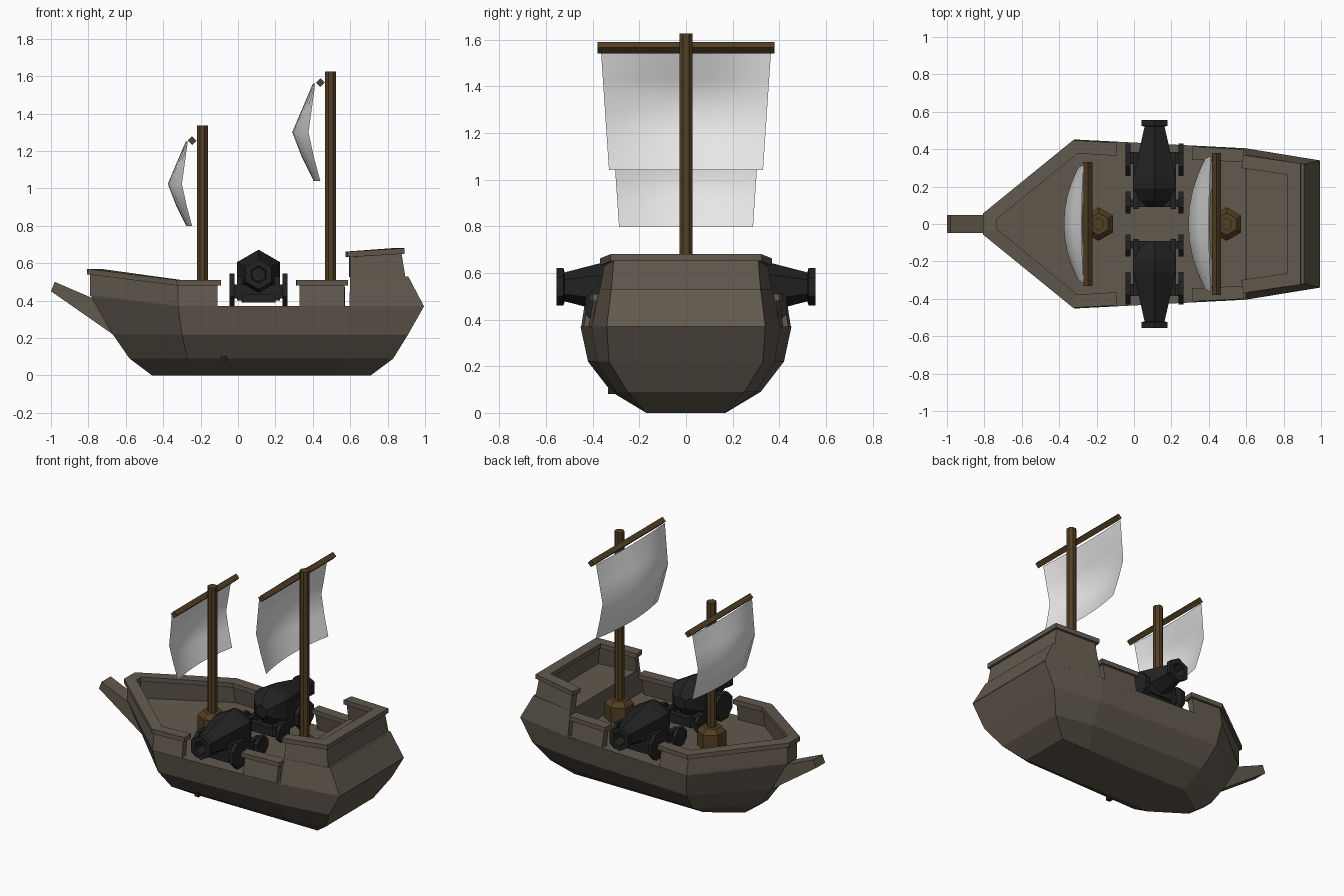
import bpy, bmesh, math
from mathutils import Vector, Matrix

if "Cube" in bpy.data.objects:
    bpy.data.objects.remove(bpy.data.objects["Cube"])


def material(name, rgb):
    m = bpy.data.materials.new(name)
    m.diffuse_color = (*rgb, 1)
    m.use_nodes = True
    m.node_tree.nodes["Principled BSDF"].inputs["Base Color"].default_value = m.diffuse_color
    return m


WOOD = material("weathered_wood", (0.12, 0.10, 0.075))
SPAR = material("brown_spar", (0.085, 0.05, 0.017))
IRON = material("black_iron", (0.016, 0.016, 0.017))
CLOTH = material("white_cloth", (0.8, 0.8, 0.8))


def make(name, verts, faces, mat, smooth=False, fix=True):
    me = bpy.data.meshes.new(name)
    me.from_pydata([tuple(v) for v in verts], [], faces)
    if fix:
        bm = bmesh.new()
        bm.from_mesh(me)
        bmesh.ops.recalc_face_normals(bm, faces=bm.faces)
        bm.to_mesh(me)
        bm.free()
    for p in me.polygons:
        p.use_smooth = smooth
    me.materials.append(mat)
    ob = bpy.data.objects.new(name, me)
    bpy.context.collection.objects.link(ob)
    return ob


def mirrored(half):
    return half + [(x, -y, z) for x, y, z in reversed(half)]


def loft(name, half_rings, mat):
    """Stacked port/starboard symmetric rings, capped with cross strips."""
    n = len(half_rings[0])
    m = 2 * n
    verts = [v for h in half_rings for v in mirrored(h)]
    faces = []
    for r in range(len(half_rings) - 1):
        for i in range(m):
            j = (i + 1) % m
            faces.append((r * m + i, r * m + j, (r + 1) * m + j, (r + 1) * m + i))
    for base in (0, (len(half_rings) - 1) * m):
        for i in range(n - 1):
            faces.append((base + i, base + i + 1, base + m - 2 - i, base + m - 1 - i))
    return make(name, verts, faces, mat)


def offset(path, d, ext=0.0):
    """Mitred offset of a path to its left (inboard) side, ends extended."""
    p2 = [Vector(p[:2]) for p in path]
    dirs = [(b - a).normalized() for a, b in zip(p2, p2[1:])]
    out = []
    for i, p in enumerate(p2):
        a, b = dirs[max(i - 1, 0)], dirs[min(i, len(dirs) - 1)]
        na, nb = Vector((-a.y, a.x)), Vector((-b.y, b.x))
        q = p + (na + nb) * (d / (1 + na.dot(nb)))
        if i == 0:
            q -= b * ext
        if i == len(p2) - 1:
            q += a * ext
        out.append((q.x, q.y, path[i][2]))
    return out


def strip(name, bot, top, th, mat):
    sec = list(zip(bot, top, offset(top, th), offset(bot, th)))
    verts = [v for s in sec for v in s]
    faces = [(0, 1, 2, 3), tuple(len(verts) - 1 - k for k in range(4))]
    for s in range(len(sec) - 1):
        for k in range(4):
            a, b = s * 4 + k, s * 4 + (k + 1) % 4
            faces.append((a, b, b + 4, a + 4))
    return make(name, verts, faces, mat)


def bulwark(name, bot, top):
    strip(name + "_wall", bot, top, 0.045, WOOD)
    low = offset(top, -0.016, 0.018)
    strip(name + "_cap", low, [(x, y, z + 0.03) for x, y, z in low], 0.07, WOOD)


def lathe(name, profile, n, mat, matrix, phase=0.0):
    """Revolve (radius, height) pairs about local z."""
    verts, faces = [], []
    for r, h in profile:
        for k in range(n):
            a = phase + 2 * math.pi * k / n
            verts.append(matrix @ Vector((r * math.cos(a), r * math.sin(a), h)))
    for i in range(len(profile) - 1):
        for k in range(n):
            j = (k + 1) % n
            faces.append((i * n + k, i * n + j, (i + 1) * n + j, (i + 1) * n + k))
    faces += [tuple(range(n)), tuple(range(len(verts) - n, len(verts)))]
    return make(name, verts, faces, mat)


def box(name, lo, hi, mat):
    c = [(x, y, z) for x in (lo[0], hi[0]) for y in (lo[1], hi[1]) for z in (lo[2], hi[2])]
    f = [(0, 1, 3, 2), (4, 5, 7, 6), (0, 1, 5, 4), (2, 3, 7, 6), (0, 2, 6, 4), (1, 3, 7, 5)]
    return make(name, c, f, mat)


# Hull: bow, shoulder, quarter and stern points at each level
loft("hull", [
    [(-0.46, 0.03, 0), (-0.25, 0.17, 0), (0.5, 0.17, 0), (0.71, 0.17, 0)],
    [(-0.58, 0.04, 0.09), (-0.27, 0.32, 0.09), (0.58, 0.30, 0.09), (0.83, 0.25, 0.09)],
    [(-0.67, 0.05, 0.22), (-0.30, 0.42, 0.22), (0.59, 0.38, 0.22), (0.91, 0.33, 0.22)],
    [(-0.79, 0.05, 0.43), (-0.32, 0.452, 0.37), (0.595, 0.405, 0.37), (0.995, 0.34, 0.37)],
], WOOD)

# Raised quarterdeck
loft("quarterdeck", [
    [(0.595, 0.405, 0.368), (0.995, 0.34, 0.368)],
    [(0.60, 0.37, 0.53), (0.91, 0.32, 0.53)],
], WOOD)

# Bulwarks with overhanging cap rails
bulwark("bow_bulwark",
        mirrored([(-0.11, 0.44, 0.365), (-0.32, 0.45, 0.365), (-0.79, 0.05, 0.425)]),
        mirrored([(-0.11, 0.42, 0.48), (-0.32, 0.432, 0.48), (-0.79, 0.05, 0.54)]))
bulwark("stern_bulwark",
        list(reversed(mirrored([(0.60, 0.37, 0.525), (0.895, 0.32, 0.525)]))),
        list(reversed(mirrored([(0.60, 0.35, 0.632), (0.875, 0.31, 0.65)]))))
for side, name in ((1, "back"), (-1, "front")):
    bot = [(0.57, side * 0.405, 0.365), (0.33, side * 0.418, 0.365)][::side]
    top = [(0.57, side * 0.385, 0.48), (0.33, side * 0.398, 0.48)][::side]
    bulwark(name + "_waist_bulwark", bot, top)

# Bowsprit beam
prof = [(-0.98, 0.50), (-1.0, 0.45), (-0.67, 0.22), (-0.60, 0.30), (-0.77, 0.41)]
n = len(prof)
make("bowsprit", [(x, y, z) for y in (-0.048, 0.048) for x, z in prof],
     [tuple(range(n)), tuple(range(n, 2 * n))] +
     [(i, (i + 1) % n, n + (i + 1) % n, n + i) for i in range(n)], WOOD)
box("hull_plug", (-0.088, -0.335, 0.08), (-0.058, -0.29, 0.105), IRON)

# Masts, yards and billowing sails
BELLY = (-0.04, -0.095, -0.15, -0.10, -0.036)
EDGE = (-0.027, -0.045, -0.063, -0.035, 0.0)
for name, mx, mtop, yz, s in (("main", 0.495, 1.625, 1.565, 1.0), ("fore", -0.19, 1.335, 1.255, 0.87)):
    lathe(name + "_mast", [(0.031, 0.37), (0.031, mtop)], 8, SPAR,
          Matrix.Translation((mx, 0, 0)), math.pi / 8)
    lathe(name + "_mast_step", [(0.09, 0.36), (0.09, 0.47), (0.06, 0.50)], 6, SPAR,
          Matrix.Translation((mx, 0, 0)), math.pi / 2)
    yx = mx - 0.055
    half = 0.38 * s
    lathe(name + "_yard", [(0.024, -half), (0.024, half)], 4, SPAR,
          Matrix.Translation((yx, 0, yz)) @ Matrix.Rotation(-math.pi / 2, 4, 'X'))
    cols = 9
    verts, faces = [], []
    for r in range(5):
        t = r / 4
        for c in range(cols):
            u = -1 + 2 * c / (cols - 1)
            x = EDGE[r] + (BELLY[r] - EDGE[r]) * (1 - u * u)
            verts.append((yx + x * s, u * s * (0.365 - 0.035 * t), yz - 0.005 - 0.52 * s * t))
    for r in range(4):
        for c in range(cols - 1):
            a = r * cols + c
            faces.append((a, a + cols, a + cols + 1, a + 1))
    make(name + "_sail", verts, faces, CLOTH, smooth=True, fix=False)

# Cannons on wheeled carriages, one to each side
CX = 0.11
BARREL = [(0.045, 0.09), (0.09, 0.125), (0.132, 0.19), (0.132, 0.25), (0.062, 0.52),
          (0.08, 0.525), (0.08, 0.555), (0.045, 0.555), (0.04, 0.48)]
for side, name in ((1, "back"), (-1, "front")):
    turn = Matrix.Translation((CX, 0, 0.54)) @ Matrix.Rotation(-side * math.pi / 2, 4, 'X')
    lathe(name + "_cannon_barrel", BARREL, 6, IRON, turn, math.pi / 2)

    def part(label, x0, x1, y0, y1, z0, z1):
        ys = sorted((side * y0, side * y1))
        box(name + "_" + label, (CX + x0, ys[0], z0), (CX + x1, ys[1], z1), IRON)

    part("carriage_bed", -0.09, 0.09, 0.09, 0.37, 0.39, 0.43)
    part("front_axle", -0.14, 0.14, 0.32, 0.385, 0.43, 0.485)
    part("rear_axle", -0.14, 0.14, 0.09, 0.13, 0.41, 0.45)
    for e, end in ((-1, "left"), (1, "right")):
        xs = sorted((e * 0.085, e * 0.115))
        part(end + "_cheek_front", xs[0], xs[1], 0.22, 0.385, 0.40, 0.53)
        part(end + "_cheek_rear", xs[0], xs[1], 0.08, 0.22, 0.40, 0.47)
        for label, wy, r in (("front", 0.343, 0.094), ("rear", 0.115, 0.064)):
            m = Matrix.Translation((CX + e * 0.142, side * wy, 0.37 + r * 0.94)) @ Matrix.Rotation(math.pi / 2, 4, 'Y')
            lathe(f"{name}_{end}_{label}_wheel", [(r, -0.013), (r, 0.013)], 8, IRON, m, math.pi / 8)
